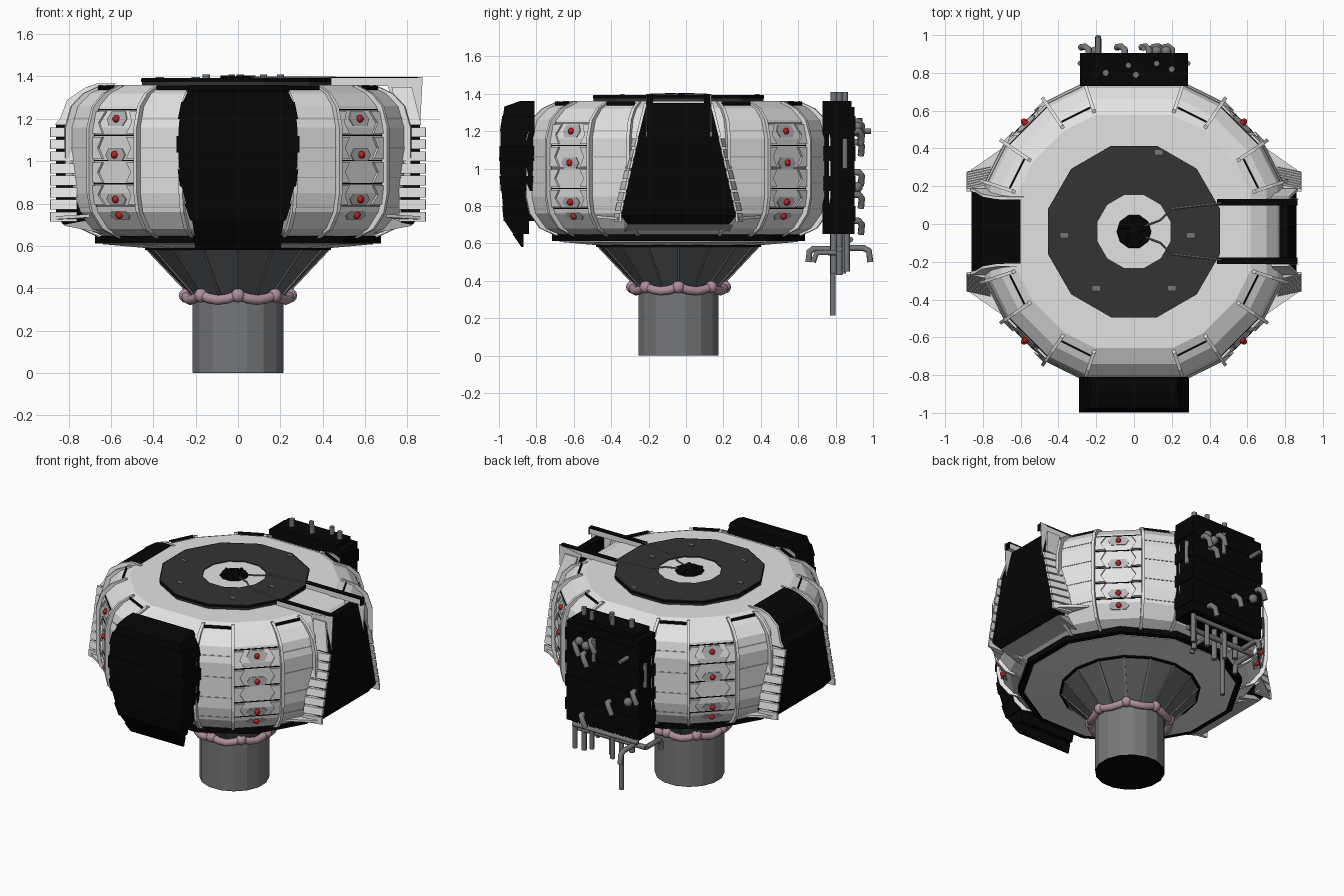
import bpy, bmesh, math
from mathutils import Vector
from math import sin, cos, radians, pi

if "Cube" in bpy.data.objects:
    bpy.data.objects.remove(bpy.data.objects["Cube"])

YC = -0.04   # the round body sits slightly forward of the origin

def s2l(c):
    return c / 12.92 if c <= 0.04045 else ((c + 0.055) / 1.055) ** 2.4

MATS = {}
for n, c in {"pale_grey": (.89, .89, .89), "black": (.02, .02, .02), "charcoal": (.2, .2, .2),
             "steel_grey": (.46, .47, .48), "dark_steel": (.37, .38, .39), "dusty_pink": (.68, .56, .61),
             "red": (.75, .12, .12), "mid_grey": (.72, .72, .72)}.items():
    m = bpy.data.materials.new(n)
    m.diffuse_color = (*[s2l(v) for v in c], 1)
    m.use_nodes = True
    m.node_tree.nodes["Principled BSDF"].inputs["Base Color"].default_value = m.diffuse_color
    MATS[n] = m

PARTS = {}   # name -> (material, verts, faces)

def add(name, mat, verts, faces):
    _, V, F = PARTS.setdefault(name, (mat, [], []))
    o = len(V)
    V += [tuple(v) for v in verts]
    F += [[i + o for i in f] for f in faces]

def loft(name, mat, rings, caps=True, closed=False):
    n, k = len(rings[0]), len(rings)
    faces = []
    for j in range(k if closed else k - 1):
        a, b = j * n, ((j + 1) % k) * n
        faces += [[a + i, a + (i + 1) % n, b + (i + 1) % n, b + i] for i in range(n)]
    if caps and not closed:
        faces += [list(range(n)), list(range((k - 1) * n, k * n))]
    add(name, mat, [v for r in rings for v in r], faces)

def prism(name, mat, pts, vec):
    vec = Vector(vec)
    loft(name, mat, [[Vector(p) for p in pts], [Vector(p) + vec for p in pts]])

def box(name, mat, x0, x1, y0, y1, z0, z1):
    prism(name, mat, [(x0, y0, z0), (x1, y0, z0), (x1, y1, z0), (x0, y1, z0)], (0, 0, z1 - z0))

def P(deg, r, z):
    return Vector((r * cos(radians(deg)), r * sin(radians(deg)), z))

def ngon(n, r, z, start=0.0):
    return [P(start + 360 * i / n, r, z) for i in range(n)]

def tube(name, mat, pts, r, n=8):
    pts = [Vector(p) for p in pts]
    rings = []
    for i, p in enumerate(pts):
        a = (p - pts[i - 1]).normalized() if i else None
        b = (pts[i + 1] - p).normalized() if i + 1 < len(pts) else None
        d = ((a or b) + (b or a)).normalized()
        u = d.orthogonal().normalized() if not rings else (u - d * u.dot(d)).normalized()
        w = d.cross(u)
        rings.append([p + (u * cos(2 * pi * k / n) + w * sin(2 * pi * k / n)) * r for k in range(n)])
    loft(name, mat, rings)

def ball(name, mat, c, r, seg=8):
    bm = bmesh.new()
    bmesh.ops.create_uvsphere(bm, u_segments=seg, v_segments=seg // 2 + 1, radius=r)
    bm.verts.index_update()
    add(name, mat, [v.co + Vector(c) for v in bm.verts], [[v.index for v in f.verts] for f in bm.faces])
    bm.free()

def lerp(table, z):
    for (a, p), (b, q) in zip(table, table[1:]):
        if z <= b:
            return p + (q - p) * max(0, (z - a) / (b - a))
    return table[-1][1]

# --- column, pink collar, ribbed cone ---
loft("column", "steel_grey", [ngon(16, .218, z, 11.25) for z in (.003, .38)])
loft("column_foot", "black", [ngon(16, .217, z, 11.25) for z in (0, .003)])
loft("cone", "dark_steel", [ngon(16, .215, .36), ngon(16, .425, .58)])
for i in range(16):
    a = 22.5 * i
    t = P(a + 90, .005, 0)
    prism("cone_ribs", "steel_grey", [P(a, .215, .37) - t, P(a, .235, .37) - t,
                                      P(a, .435, .583) - t, P(a, .40, .583) - t], t * 2)
for i in range(8):
    a = 45 * i
    ball("collar", "dusty_pink", P(a + 90, .247, .366), .034, 10)
    tube("collar", "dusty_pink", [P(a + d, .245, z) for d, z in
         ((0, .368), (11, .352), (22.5, .345), (34, .352), (45, .368))], .024)

# --- base plate under the body ---
loft("base_rim", "black", [ngon(12, .70, z, 15) for z in (.612, .648)])
loft("base_underside", "pale_grey", [ngon(12, .45, .59, 15), ngon(12, .66, .608, 15), ngon(12, .66, .615, 15)])
loft("cone_top_rim", "black", [ngon(16, .44, z) for z in (.580, .592)])

# --- main body: sixteen-sided shell ---
PROF = [(.64, .66), (.68, .75), (.76, .81), (.85, .83), (1.16, .83), (1.26, .80), (1.32, .74), (1.36, .65)]
R = lambda z: lerp(PROF, z)
ANG = [q * 90 + d for q in range(4) for d in (18.4, 34.4, 55.6, 71.6)]
loft("body_shell", "pale_grey", [[P(a, r, z) for a in ANG] for z, r in PROF])

# curved ribs at every body corner, taller beside the lamp panels
for a in ANG:
    t = P(a + 90, .009, 0)
    e = .03
    loft("body_ribs", "pale_grey", [[P(a, r - .03, z - .02) - t, P(a, r + e, z) - t,
         P(a, r + e, z) + t, P(a, r - .03, z - .02) + t] for z, r in PROF])

# panel seams, black roof lips, lamp panel details
def strip(name, mat, a0, a1, z, h, e):
    loft(name, mat, [[P(a, R(z) - .02, z), P(a, R(z) + e, z), P(a, R(z + h) + e, z + h), P(a, R(z + h) - .02, z + h)]
                     for a in (a0, a1)])

for q in range(4):
    b = q * 90
    for a0, a1 in ((18.4, 34.4), (55.6, 71.6)):
        for z in (.78, .92, 1.06, 1.2):
            strip("side_seams", "mid_grey", b + a0, b + a1, z, .006, .003)
        p0, p1 = P(b + a0 + 1, .70, 1.33), P(b + a1 - 1, .70, 1.33)
        prism("roof_lips", "black", [p0, p1, p1 * .988, p0 * .988], (0, 0, .028))
    for z in (.785, .89, 1.0, 1.12, 1.24):
        strip("lamp_panel_seams", "black", b + 34.4, b + 55.6, z, .006, .003)
    n, t = P(b + 45, 1, 0), P(b + 135, 1, 0)
    pt = lambda s, z, e=0: n * (R(z) * .983 + e) + t * s + Vector((0, 0, z))
    for z, h in ((1.2, .035), (1.03, .03), (.82, .025), (.745, .02)):
        prism("lamp_pads", "mid_grey", [pt(-.045, z - h), pt(.045, z - h), pt(.065, z), pt(.045, z + h),
                                        pt(-.045, z + h), pt(-.065, z)], n * .005)
        ball("red_lamps", "red", pt(0, z, .008), .018)
    for s in (-1, 1):   # notched side plates of the centre panel
        for z0, z1 in ((.795, .885), (.9, .995), (1.01, 1.115), (1.13, 1.235)):
            prism("notched_plates", "pale_grey", [pt(s * .145, z0), pt(s * .08, z0), pt(s * .11, (z0 + z1) / 2),
                                                  pt(s * .08, z1), pt(s * .145, z1)], n * .012)

# --- roof: dark ring, pale hub, black core ---
loft("roof_ring", "charcoal", [ngon(12, .47, 1.35, 15), ngon(12, .47, 1.392, 15),
                               ngon(12, .2, 1.392, 15), ngon(12, .2, 1.35, 15)], closed=True)
loft("roof_ring_edge", "black", [ngon(12, .474, z, 15) for z in (1.374, 1.391)], caps=False)
loft("roof_hub", "pale_grey", [ngon(12, .21, z, 15) for z in (1.35, 1.385)])
loft("hub_core", "black", [ngon(10, .095, 1.38), ngon(10, .085, 1.395), ngon(10, .05, 1.40)])
for i in range(5):
    tube("hub_core", "black", [P(72 * i, .03, 1.395), P(72 * i + 20, .085, 1.395)], .01, 6)
for x, y in ((-.37, -.02), (.3, -.02), (.13, .42), (-.2, -.3), (.2, -.3)):
    box("roof_fittings", "steel_grey", x - .02, x + .02, y - .012, y + .012, 1.39, 1.398)

# --- rails on the right side, with end plates and cables ---
for s in (-1, 1):
    y = s * .155
    box("roof_rails", "pale_grey", .44, .86, y - .014, y + .014, 1.355, 1.392)
    box("rail_tops", "black", .44, .865, y - .018, y + .018, 1.392, 1.398)
    box("rail_tops", "black", .86, .865, y - .018, y + .018, 1.35, 1.392)
    prism("rail_end_plates", "pale_grey", [(.78, y + s * .02, 1.17), (.86, y + s * .02, 1.17),
          (.872, y + s * .02, 1.398), (.70, y + s * .02, 1.37)], (0, -s * .004, 0))
    tube("roof_cables", "steel_grey", [(.06, s * .03, 1.395), (.14, s * .06, 1.396), (.2, s * .12, 1.396),
                                       (.46, s * .15, 1.396)], .005, 6)

# --- black wedge panels on both sides with pale slatted edges ---
HW = [(.70, .27), (.75, .31), (1.17, .215), (1.35, .17)]
for m in (-1, 1):
    lv = [(.70, .825), (.75, .86), (1.17, .86)]
    lv += [(1.25, .84), (1.35, .815)] if m > 0 else [(1.20, .835), (1.29, .80), (1.345, .72), (1.367, .66)]
    inner = .77 if m > 0 else .6
    loft("side_panels", "black", [[(m * x, lerp(HW, z), z), (m * x, -lerp(HW, z), z),
         (m * inner, -lerp(HW, z), z), (m * inner, lerp(HW, z), z)] for z, x in lv])
    prism("side_skirts", "mid_grey", [(m * .64, -.29, .66), (m * .82, -.27, .695), (m * .82, -.27, .70),
          (m * .7, -.29, .74)], (0, .56, 0))
    for s in (-1, 1):
        for i in range(8):   # thin pale slats along the slanted edge
            z = .715 + i * .057
            y0, y1 = lerp(HW, max(z, .75)), lerp(HW, z + .046)
            loft("side_frame_slats", "pale_grey", [[(m * .76, s * (y - .006), zz), (m * .888, s * (y - .004), zz),
                 (m * .885, s * (y + .008), zz), (m * .76, s * (y + .035), zz)] for y, zz in ((y0, z), (y1, z + .046))])
        # pale rim along the upper edge of the wedge
        loft("side_upper_rims", "pale_grey", [[(m * (x + .006), s * (lerp(HW, z) + d), z) for d in (0, .014)] +
             [(m * (x - .09), s * (lerp(HW, z) + d), z) for d in (.014, 0)] for z, x in lv[2:]])
        # flared wing beside each slatted edge
        prism("side_wings", "pale_grey", [(m * .76, s * .30, .725), (m * .865, s * .325, .725), (m * .70, s * .44, .735)], (0, 0, .015))

# --- slatted black armour at front and equipment block at back ---
FW = [(.58, .20), (.72, .225), (.85, .27), (1.0, .29), (1.12, .29), (1.25, .28), (1.30, .26), (1.36, .23)]
FO = [(.58, .84), (.72, .935), (.85, .948), (1.0, .96), (1.2, .955), (1.33, .935), (1.36, .85)]
ZS = [.58, .65, .72, .80, .88, .96, 1.04, 1.12, 1.20, 1.28, 1.33, 1.36]
for i, (z0, z1) in enumerate(zip(ZS, ZS[1:])):
    e = .008 * (i % 2)
    b = .83 if z0 < .6 else .80 if z0 < .7 else .77
    loft("front_armour", "black", [[(-lerp(FW, z) + e, -lerp(FO, z) + e / 2, z), (lerp(FW, z) - e, -lerp(FO, z) + e / 2, z),
         (lerp(FW, z) - e, -b, z), (-lerp(FW, z) + e, -b, z)] for z in (z0, z1)])
    if z0 > .64:
        w = .285 - e - (.05 if z0 > 1.32 else 0)
        box("back_block", "black", -w, w, .77, .945 - e / 2 - (.02 if z0 > 1.32 else 0), z0, z1)

# --- pipework at the back ---
def pipe(r, *pts):
    tube("back_pipes", "steel_grey", pts, r)

for x, r, y, zb in ((-.15, .018, .84, .5), (-.03, .016, .88, .44), (.01, .018, .83, .44), (.12, .016, .89, .47), (.2, .017, .86, .43)):
    pipe(r, (x, y, zb), (x, y, .70))
    pipe(r, (x, y, 1.30), (x, y, 1.41))
pipe(.015, (-.06, .825, .215), (-.06, .825, .70))
pipe(.018, (-.27, .86, .57), (.25, .86, .57))
pipe(.015, (-.25, .92, .62), (.24, .92, .62))
pipe(.017, (-.19, .87, .575), (-.19, .99, .575), (-.19, 1.018, .56), (-.19, 1.025, .5))
pipe(.017, (-.27, .86, .57), (-.27, .72, .57), (-.27, .70, .555), (-.27, .695, .5))
pipe(.015, (.1, .86, .55), (.1, .74, .55), (.1, .72, .50))
pipe(.016, (.24, .90, .70), (.24, .90, .45))
for x, z in ((.08, 1.25), (.2, 1.2), (.14, 1.14), (-.24, .98), (-.05, .86), (.15, .72)):   # elbows
    pipe(.018, (x, .93, z), (x, .965, z), (x - .02, .98, z - .02), (x - .04, .975, z - .07))
for x, z in ((.12, 1.2), (.17, 1.22), (-.2, .9)):
    ball("back_valves", "steel_grey", (x, .955, z), .03)
pipe(.014, (.05, .97, 1.27), (.05, .97, 1.12))
pipe(.014, (-.19, .93, 1.2), (-.19, 1.03, 1.2))
for m in (-1, 1):
    pipe(.014, (m * .285, .89, 1.0), (m * .285, .89, 1.16))

# --- build one object per part ---
SMOOTH = {"collar", "back_pipes", "back_valves", "red_lamps"}
for name, (mat, V, F) in PARTS.items():
    me = bpy.data.meshes.new(name)
    me.from_pydata([(x, y + YC, z) for x, y, z in V], [], F)
    bm = bmesh.new()
    bm.from_mesh(me)
    bmesh.ops.recalc_face_normals(bm, faces=bm.faces)
    for f in bm.faces:
        f.smooth = name in SMOOTH and len(f.verts) < 5
    bm.to_mesh(me)
    bm.free()
    me.materials.append(MATS[mat])
    bpy.context.collection.objects.link(bpy.data.objects.new(name, me))
